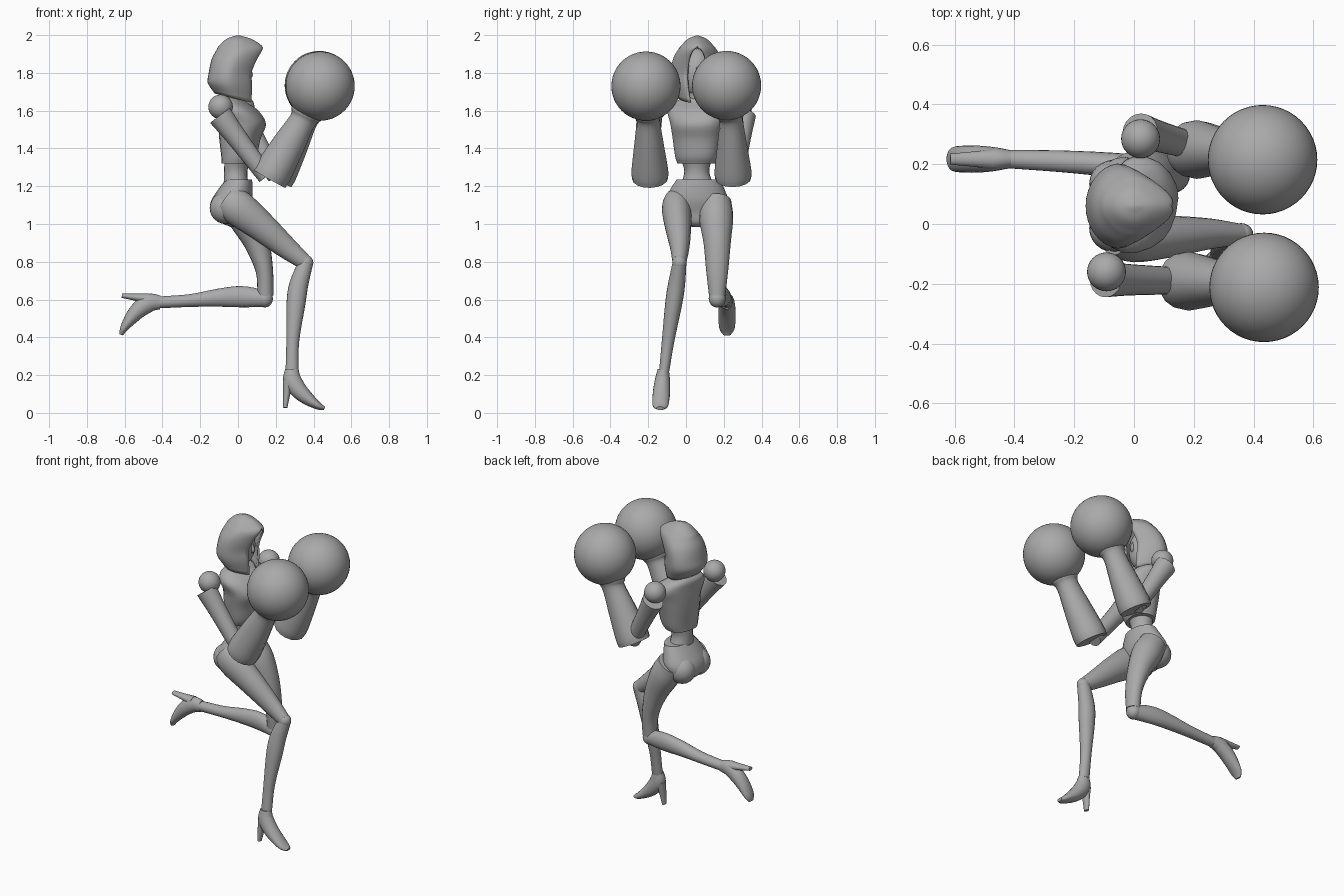
import bpy, bmesh
from math import sin, cos, pi, radians
from mathutils import Vector, Matrix

if "Cube" in bpy.data.objects:
    bpy.data.objects.remove(bpy.data.objects["Cube"], do_unlink=True)

grey = bpy.data.materials.new("plain grey")
grey.use_nodes = True
grey.diffuse_color = (0.4, 0.4, 0.4, 1)
grey.node_tree.nodes["Principled BSDF"].inputs["Base Color"].default_value = (0.4, 0.4, 0.4, 1)


def finish(bm, name, angle=35):
    bmesh.ops.recalc_face_normals(bm, faces=bm.faces)
    mesh = bpy.data.meshes.new(name)
    bm.to_mesh(mesh)
    bm.free()
    mesh.materials.append(grey)
    obj = bpy.data.objects.new(name, mesh)
    bpy.context.collection.objects.link(obj)
    bpy.ops.object.select_all(action='DESELECT')
    obj.select_set(True)
    bpy.context.view_layer.objects.active = obj
    bpy.ops.object.shade_smooth_by_angle(angle=radians(angle))
    return obj


def smooth_rows(rows, steps=4):
    """Catmull-Rom interpolation of section rows."""
    pts = [Vector(r) for r in rows]
    pts = [2 * pts[0] - pts[1]] + pts + [2 * pts[-1] - pts[-2]]
    out = []
    for a, b, c, d in zip(pts, pts[1:], pts[2:], pts[3:]):
        for i in range(steps):
            t = i / steps
            out.append(0.5 * (2 * b + (c - a) * t + (2 * a - 5 * b + 4 * c - d) * t * t
                              + (3 * b - a - 3 * c + d) * t ** 3))
    return out + [pts[-2]]


def loft(name, rows, sides=20, flat=False, yaw=0, power=1.0, steps=4):
    """Skin elliptical sections (x, y, z, half width, half depth)."""
    rows = smooth_rows(rows, steps)
    turn = Matrix.Rotation(radians(yaw), 3, 'Z')
    bm = bmesh.new()
    rings = []
    for i, r in enumerate(rows):
        here = Vector(r[:3])
        ahead, behind = rows[min(i + 1, len(rows) - 1)], rows[max(i - 1, 0)]
        tangent = Vector((0, 0, 1)) if flat else (Vector(ahead[:3]) - Vector(behind[:3])).normalized()
        side = turn @ Vector((0, 1, 0))
        side = (side - tangent * side.dot(tangent)).normalized()
        depth = side.cross(tangent)
        ring = []
        for k in range(sides):
            a = 2 * pi * k / sides
            c, s = [abs(v) ** power * (1 if v > 0 else -1) for v in (cos(a), sin(a))]
            ring.append(bm.verts.new(here + side * c * r[3] + depth * s * r[4]))
        rings.append(ring)
    for lo, hi in zip(rings, rings[1:]):
        for k in range(sides):
            bm.faces.new((lo[k], lo[k - 1], hi[k - 1], hi[k]))
    bm.faces.new(rings[0])
    bm.faces.new(rings[-1])
    return finish(bm, name)


def ball(name, center, scale, segs=32):
    bm = bmesh.new()
    bmesh.ops.create_uvsphere(bm, u_segments=segs, v_segments=segs // 2, radius=1)
    bmesh.ops.scale(bm, vec=Vector(scale), verts=bm.verts)
    bmesh.ops.translate(bm, vec=Vector(center), verts=bm.verts)
    return finish(bm, name)


# Torso, waist, pelvis and neck
loft("chest", [(-.005, .055, 1.32, .10, .078), (.005, .057, 1.36, .115, .09),
               (.01, .06, 1.45, .13, .105), (.022, .063, 1.53, .145, .122),
               (0, .065, 1.60, .165, .10), (-.03, .065, 1.645, .13, .07),
               (-.03, .063, 1.67, .065, .05)],
     flat=True, yaw=-14, power=.85)
loft("waist", [(0, .055, 1.36, .09, .07), (-.012, .057, 1.28, .066, .062),
               (-.01, .06, 1.20, .09, .066)], flat=True)
loft("pelvis", [(.005, .065, 1.235, .115, .07), (-.015, .06, 1.18, .145, .092),
                (-.035, .06, 1.12, .165, .108), (-.045, .06, 1.06, .145, .1),
                (-.025, .06, 1.01, .085, .07), (-.01, .06, .985, .03, .03)], flat=True)
loft("neck", [(-.03, .06, 1.62, .05, .05), (-.01, .06, 1.76, .046, .046)])
for name, y in (("right_buttock", -.015), ("left_buttock", .135)):
    ball(name, (-.065, y, 1.085), (.085, .08, .085), 24)

# Hood: rings open at the front below the peak (z, back, front, half width, opening angle)
hood_rows = smooth_rows([(1.68, -.125, .07, .105, .55), (1.74, -.16, .075, .138, .55),
                         (1.80, -.155, .072, .142, .55), (1.87, -.14, .10, .13, .5),
                         (1.92, -.115, .128, .105, .35), (1.945, -.10, .125, .085, 0),
                         (1.98, -.06, .07, .05, 0), (1.998, -.01, .01, .006, 0)])
bm = bmesh.new()
rings = []
count = 28
for z, back, front, width, opening in hood_rows:
    opening = max(opening, 0)
    ring = []
    for k in range(count + 1):
        a = opening + (2 * pi - 2 * opening) * k / count
        x = (back + front) / 2 + (front - back) / 2 * cos(a) / (cos(opening) if cos(a) > 0 else 1)
        y = width * sin(a) * (1 - .3 * max(cos(a), 0))
        drop = max(0, (1.76 - z) / .08) * .25 * (x + .08)
        ring.append(bm.verts.new((x, .06 + y, z - drop)))
    rings.append(ring)
for lo, hi in zip(rings, rings[1:]):
    for k in range(count):
        bm.faces.new((lo[k], lo[k + 1], hi[k + 1], hi[k]))
bm.faces.new(rings[-1][:-1])
bmesh.ops.remove_doubles(bm, verts=bm.verts, dist=.0005)
hood = finish(bm, "hood", 50)
shell = hood.modifiers.new("thickness", 'SOLIDIFY')
shell.thickness = .012

# Face inside the hood
ball("face", (-.02, .06, 1.80), (.085, .085, .13), 24)
loft("nose", [(.055, .06, 1.83, .006, .008), (.066, .06, 1.79, .012, .014), (.055, .06, 1.77, .01, .008)], 10)

# Arms: shoulder ball, upper arm, glove and round fist
arms = {
    "right": ((-.092, -.16, 1.62), (-.095, -.185, 1.575), (.15, -.19, 1.25),
              (.165, -.19, 1.24), (.34, -.20, 1.545), (.435, -.212, 1.73)),
    "left": ((.022, .285, 1.62), (.02, .31, 1.575), (.20, .26, 1.25),
             (.195, .25, 1.24), (.35, .24, 1.545), (.43, .215, 1.733)),
}
for side, (shoulder, top, elbow, cuff, wrist, fist) in arms.items():
    ball(side + "_shoulder", shoulder, (.065,) * 3)
    top, elbow, cuff, wrist, fist = map(Vector, (top, elbow, cuff, wrist, fist))
    loft(side + "_upper_arm", [(*top, .06, .066), (*top.lerp(elbow, .35), .052, .055),
                               (*elbow, .045, .045)])
    loft(side + "_glove", [(*cuff, .095, .098), (*cuff.lerp(wrist, .15), .097, .1),
                           (*cuff.lerp(wrist, .6), .078, .086), (*wrist, .063, .07),
                           (*wrist.lerp(fist, .2), .075, .085), (*wrist.lerp(fist, .5), .085, .095)], 16)
    ball(side + "_fist", fist, (.183,) * 3, 48)

# Legs
loft("right_thigh", [(-.06, -.04, 1.13, .065, .08), (0, -.05, 1.085, .078, .095),
                     (.12, -.042, .99, .07, .08), (.25, -.033, .88, .052, .06),
                     (.35, -.035, .80, .037, .042)])
loft("right_shin", [(.357, -.035, .79, .037, .04), (.322, -.05, .68, .045, .05),
                    (.307, -.065, .58, .045, .05), (.29, -.095, .38, .033, .034),
                    (.286, -.115, .225, .027, .034)])
loft("left_thigh", [(-.01, .16, 1.12, .08, .085), (.04, .16, 1.03, .09, .09),
                    (.10, .165, .9, .072, .068), (.14, .165, .75, .058, .046),
                    (.145, .165, .62, .043, .042)])
loft("left_shin", [(.14, .165, .605, .042, .045), (.02, .19, .615, .04, .056),
                   (-.1, .2, .61, .04, .048), (-.25, .21, .595, .036, .034),
                   (-.415, .217, .585, .031, .031)])
ball("right_knee", (.358, -.035, .795), (.041, .038, .042), 20)
ball("left_knee", (.142, .165, .605), (.043, .045, .047), 20)

# High-heeled shoes (forward, down from the ankle, half width, half depth)
shoe = [(0, 0, .03, .036), (.002, .055, .04, .048), (.035, .108, .045, .045),
        (.085, .155, .045, .035), (.14, .193, .04, .02), (.172, .206, .02, .01)]
heel = [(-.018, .06, .034, .03), (-.026, .12, .026, .02), (-.035, .203, .018, .011)]
for part, rows in (("shoe", shoe), ("heel", heel)):
    loft("right_" + part, [(.285 + f, -.12 - .08 * d, .23 - d, w, t) for f, d, w, t in rows])
    loft("left_" + part, [(-.412 - d, .217, .585 - f, w, t) for f, d, w, t in rows])
